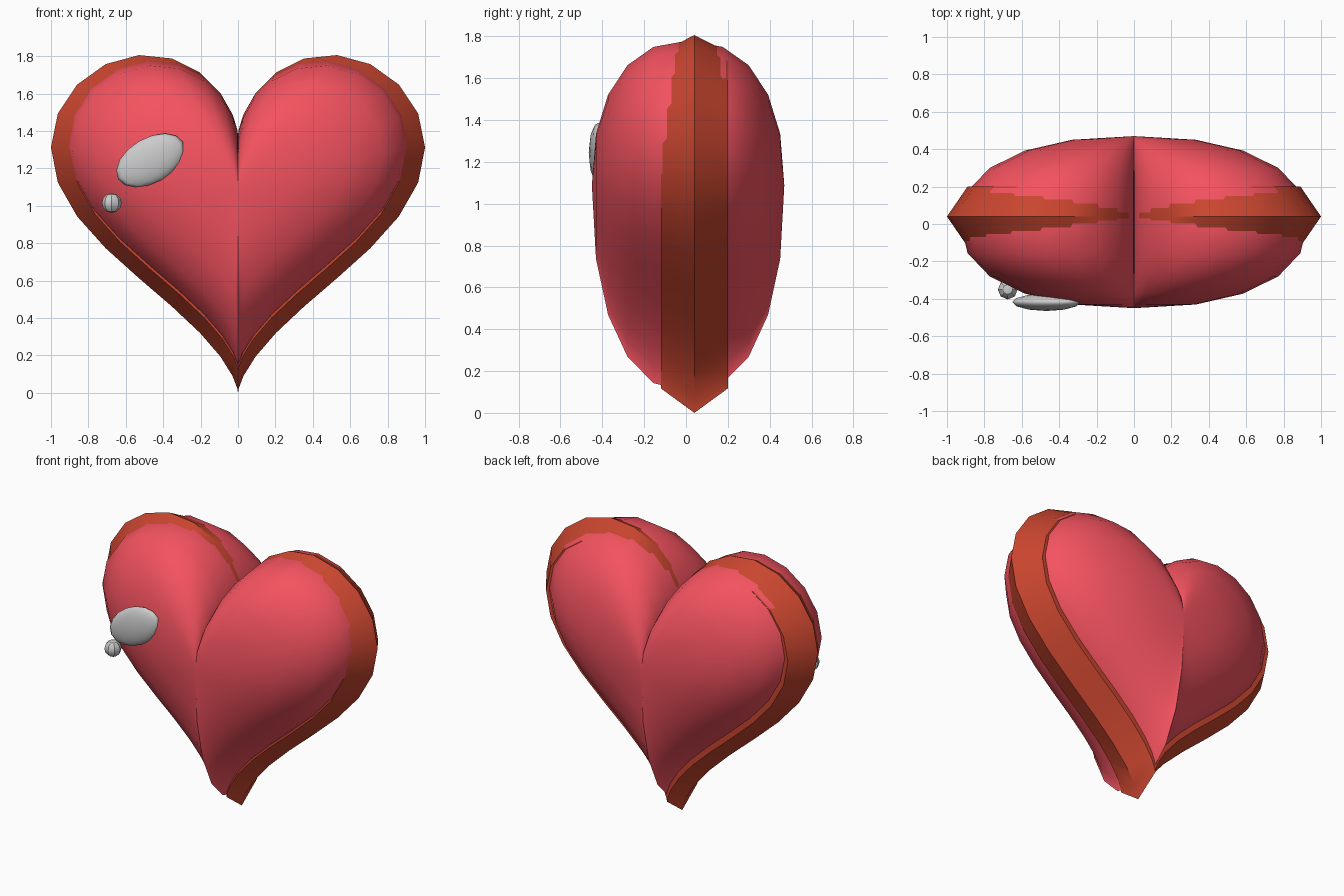
import bpy, bmesh
from math import sin, cos, pi, radians

if "Cube" in bpy.data.objects:
    bpy.data.objects.remove(bpy.data.objects["Cube"])

SEGMENTS = 40


def heart_point(t, scale, y, z_mid):
    x = sin(t) ** 3
    z = (13 * cos(t) - 5 * cos(2 * t) - 2 * cos(3 * t) - cos(4 * t)) / 16
    return (scale * x, y, z_mid + scale * z)


def material(name, color):
    m = bpy.data.materials.new(name)
    m.diffuse_color = (*color, 1)
    m.use_nodes = True
    m.node_tree.nodes["Principled BSDF"].inputs["Base Color"].default_value = m.diffuse_color
    return m


def smooth(obj, angle):
    bpy.ops.object.select_all(action='DESELECT')
    obj.select_set(True)
    bpy.context.view_layer.objects.active = obj
    bpy.ops.object.shade_smooth_by_angle(angle=radians(angle))


def loft_heart(name, layers, z_mid, mat, tips=None):
    """Stack scaled heart outlines (scale, y); close with tip points or flat caps."""
    bm = bmesh.new()
    rings = [[bm.verts.new(heart_point(2 * pi * i / SEGMENTS, s, y, z_mid))
              for i in range(SEGMENTS)] for s, y in layers]
    for a, b in zip(rings, rings[1:]):
        for i in range(SEGMENTS):
            j = (i + 1) % SEGMENTS
            bm.faces.new((a[i], a[j], b[j], b[i]))
    for k, ring in enumerate((rings[0], rings[-1])):
        if tips:
            tip = bm.verts.new((0, tips[k], z_mid))
            for i in range(SEGMENTS):
                bm.faces.new((ring[i], ring[(i + 1) % SEGMENTS], tip))
        else:
            bm.faces.new(ring)
    bmesh.ops.recalc_face_normals(bm, faces=bm.faces)
    mesh = bpy.data.meshes.new(name)
    bm.to_mesh(mesh)
    bm.free()
    obj = bpy.data.objects.new(name, mesh)
    bpy.context.collection.objects.link(obj)
    mesh.materials.append(mat)
    smooth(obj, 35)
    return obj


# Puffy heart body: slightly squared-off dome on both sides
layers = []
for k in range(1, 10):
    a = pi * k / 10
    c = cos(a)
    depth = 0 if k == 5 else (1 if c > 0 else -1) * abs(c) ** 0.87
    layers.append((0.93 * sin(a) ** 0.88, 0.01 - 0.46 * depth))
loft_heart("heart_body", layers, 1.088,
           material("pink_red", (0.90, 0.085, 0.115)), tips=(-0.45, 0.47))

# Ridged rim around the outline
loft_heart("heart_rim", [(0.89, -0.12), (1.0, 0.04), (0.89, 0.20)], 1.0625,
           material("rust_red", (0.58, 0.06, 0.028)))

# Large oval highlight
bpy.ops.mesh.primitive_uv_sphere_add(segments=12, ring_count=8, radius=1,
                                     location=(-0.468, -0.418, 1.243),
                                     rotation=(0, radians(-30), 0))
shine = bpy.context.object
shine.name = "large_highlight"
shine.scale = (0.20, 0.047, 0.12)
smooth(shine, 40)

# Small round highlight
bpy.ops.mesh.primitive_uv_sphere_add(segments=8, ring_count=6, radius=0.053,
                                     location=(-0.675, -0.35, 1.015))
dot = bpy.context.object
dot.name = "small_highlight"
smooth(dot, 30)
